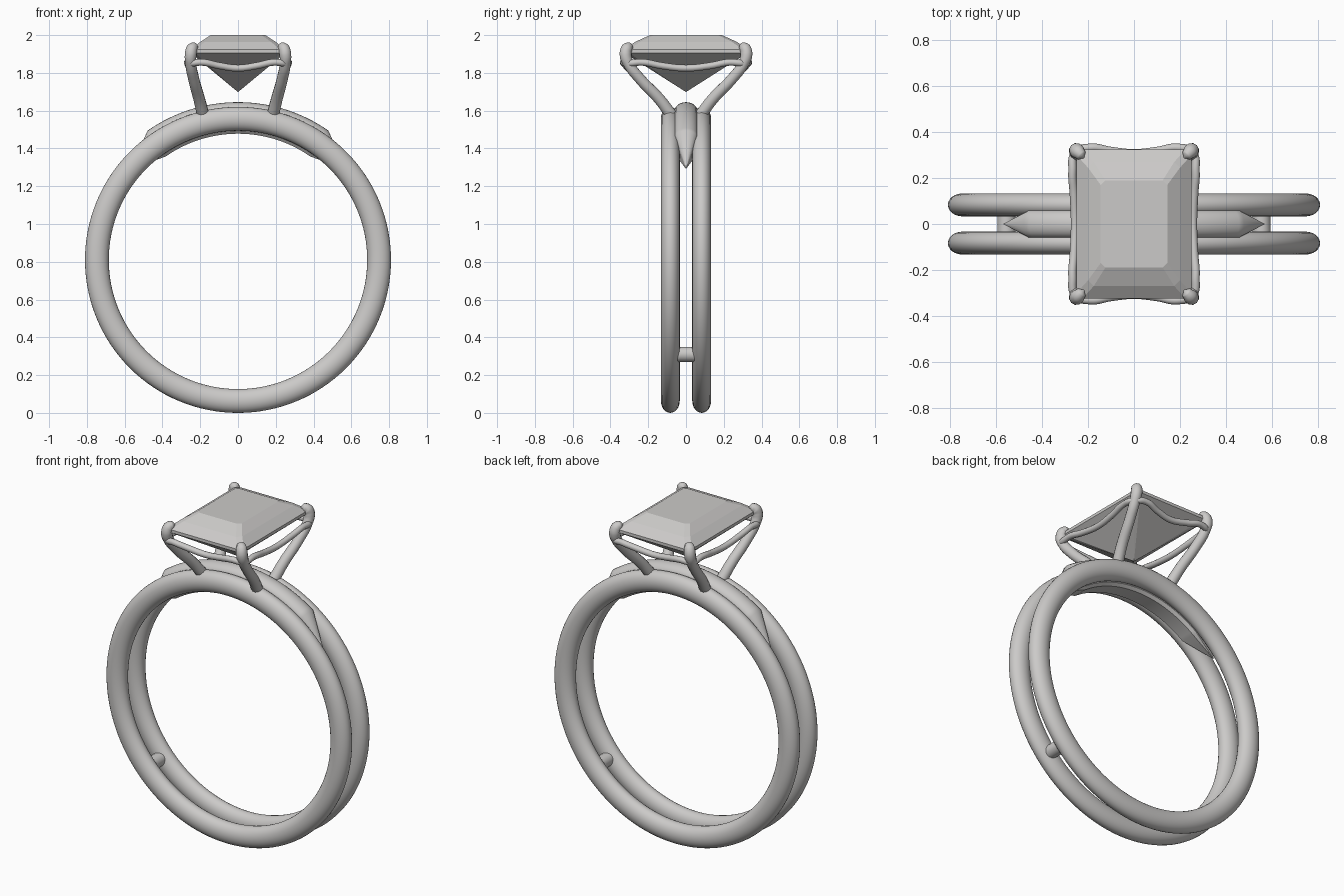
import bpy
import bmesh
from math import sin, cos, pi, radians

if "Cube" in bpy.data.objects:
    bpy.data.objects.remove(bpy.data.objects["Cube"], do_unlink=True)


def make_material(name, color):
    mat = bpy.data.materials.new(name)
    mat.use_nodes = True
    mat.diffuse_color = color
    mat.node_tree.nodes["Principled BSDF"].inputs["Base Color"].default_value = color
    return mat


silver = make_material("silver grey", (0.6, 0.59, 0.58, 1))
CENTER = 0.81  # height of the band centre


def mesh_object(name, bm, smooth=None):
    bmesh.ops.recalc_face_normals(bm, faces=bm.faces)
    mesh = bpy.data.meshes.new(name)
    bm.to_mesh(mesh)
    bm.free()
    mesh.materials.append(silver)
    obj = bpy.data.objects.new(name, mesh)
    bpy.context.collection.objects.link(obj)
    if smooth:
        select(obj)
        bpy.ops.object.shade_smooth_by_angle(angle=radians(smooth))
    return obj


def select(obj):
    bpy.ops.object.select_all(action="DESELECT")
    obj.select_set(True)
    bpy.context.view_layer.objects.active = obj


def loft(name, rings, closed=False, caps=True, smooth=None):
    """Skin a list of equal-length point rings."""
    bm = bmesh.new()
    loops = [[bm.verts.new(p) for p in ring] for ring in rings]
    pairs = list(zip(loops, loops[1:]))
    if closed:
        pairs.append((loops[-1], loops[0]))
    for a, b in pairs:
        for i in range(len(a)):
            j = (i + 1) % len(a)
            bm.faces.new((a[i], a[j], b[j], b[i]))
    if caps and not closed:
        bm.faces.new(loops[0])
        bm.faces.new(loops[-1])
    bmesh.ops.remove_doubles(bm, verts=bm.verts, dist=0.0001)
    return mesh_object(name, bm, smooth)


def tube(name, points, radius, cyclic=False):
    """Round wire through (x, y, z, thickness) points."""
    curve = bpy.data.curves.new(name, "CURVE")
    curve.dimensions = "3D"
    curve.bevel_depth = radius
    curve.bevel_resolution = 4
    curve.use_fill_caps = True
    spline = curve.splines.new("BEZIER")
    spline.resolution_u = 8
    spline.use_cyclic_u = cyclic
    spline.bezier_points.add(len(points) - 1)
    for bp, (x, y, z, r) in zip(spline.bezier_points, points):
        bp.co = (x, y, z)
        bp.radius = r
        bp.handle_left_type = bp.handle_right_type = "AUTO"
    curve.materials.append(silver)
    obj = bpy.data.objects.new(name, curve)
    bpy.context.collection.objects.link(obj)
    select(obj)
    bpy.ops.object.convert(target="MESH")
    bpy.ops.object.shade_smooth_by_angle(angle=radians(60))


def polar(radius, angle, y):
    return (radius * sin(angle), y, CENTER + radius * cos(angle))


# Twin bands
for name, y in (("front_band", -0.083), ("back_band", 0.083)):
    rings = []
    for i in range(128):
        a = 2 * pi * i / 128
        rings.append([polar(0.747 + 0.063 * cos(t), a, y + 0.05 * sin(t))
                      for t in (2 * pi * k / 24 for k in range(24))])
    loft(name, rings, closed=True, smooth=60)

# Filler between the bands, tapering to a point at both ends
rings = []
stations = [-49.5] + [-35 + 70 * i / 40 for i in range(41)] + [49.5]
for deg in stations:
    tip = abs(deg) > 40
    size = 0.02 if tip else 1
    section = [(0.06 * cos(t), 0.79 + 0.045 * sin(t)) for t in (pi * k / 12 for k in range(13))]
    section += [(-0.06, 0.685), (-0.045, 0.668), (0.045, 0.668), (0.06, 0.685)]
    rings.append([polar(0.745 + (r - 0.745) * size, radians(deg), y * size) for y, r in section])
loft("band_filler", rings, smooth=35)

# Small bars joining the bands low on each side
for side, x in (("left", 0.555), ("right", -0.555)):
    rings = [[(x + 0.04 * cos(t), y, 0.31 + 0.04 * sin(t))
              for t in (2 * pi * k / 20 for k in range(20))] for y in (-0.08, 0.08)]
    loft(side + "_bridge_bar", rings, smooth=40)

# Claw prongs, one at each corner of the stone
prong = [(0.185, 0.08, 1.58, 1.05), (0.205, 0.14, 1.66, 1), (0.235, 0.245, 1.77, 0.95),
         (0.25, 0.305, 1.85, 0.95), (0.25, 0.32, 1.90, 1.05), (0.243, 0.313, 1.928, 1),
         (0.228, 0.298, 1.94, 0.75), (0.218, 0.288, 1.943, 0.1)]
for sx, side in ((1, "left"), (-1, "right")):
    for sy, end in ((-1, "front"), (1, "back")):
        tube(f"{end}_{side}_prong", [(sx * x, sy * y, z, r) for x, y, z, r in prong], 0.031)

# Gallery rail: a thin wire dipping in the middle of every side
quarter = [(0.257, 0, 1.825), (0.262, 0.13, 1.838), (0.268, 0.23, 1.856), (0.255, 0.31, 1.85),
           (0.19, 0.332, 1.856), (0.1, 0.318, 1.838), (0, 0.308, 1.825)]
half = quarter + [(-x, y, z) for x, y, z in quarter[-2::-1]]
rail = half + [(x, -y, z) for x, y, z in half[-2:0:-1]]
tube("gallery_rail", [(*p, 1) for p in rail], 0.018, cyclic=True)


# Step-cut stone with clipped corners and a pointed underside
def clipped_rectangle(x, y, z, c):
    corner = [(x, y - c), (x - c, y)]
    pts = corner + [(-px, py) for px, py in corner[::-1]]
    pts += [(-px, -py) for px, py in pts]
    return [(px, py, z) for px, py in pts]


loft("stone", [clipped_rectangle(*s) for s in (
    (0.002, 0.002, 1.70, 0.0005), (0.25, 0.325, 1.905, 0.025), (0.25, 0.325, 1.923, 0.025),
    (0.20, 0.27, 1.964, 0.025), (0.145, 0.19, 2.0, 0.02))])
